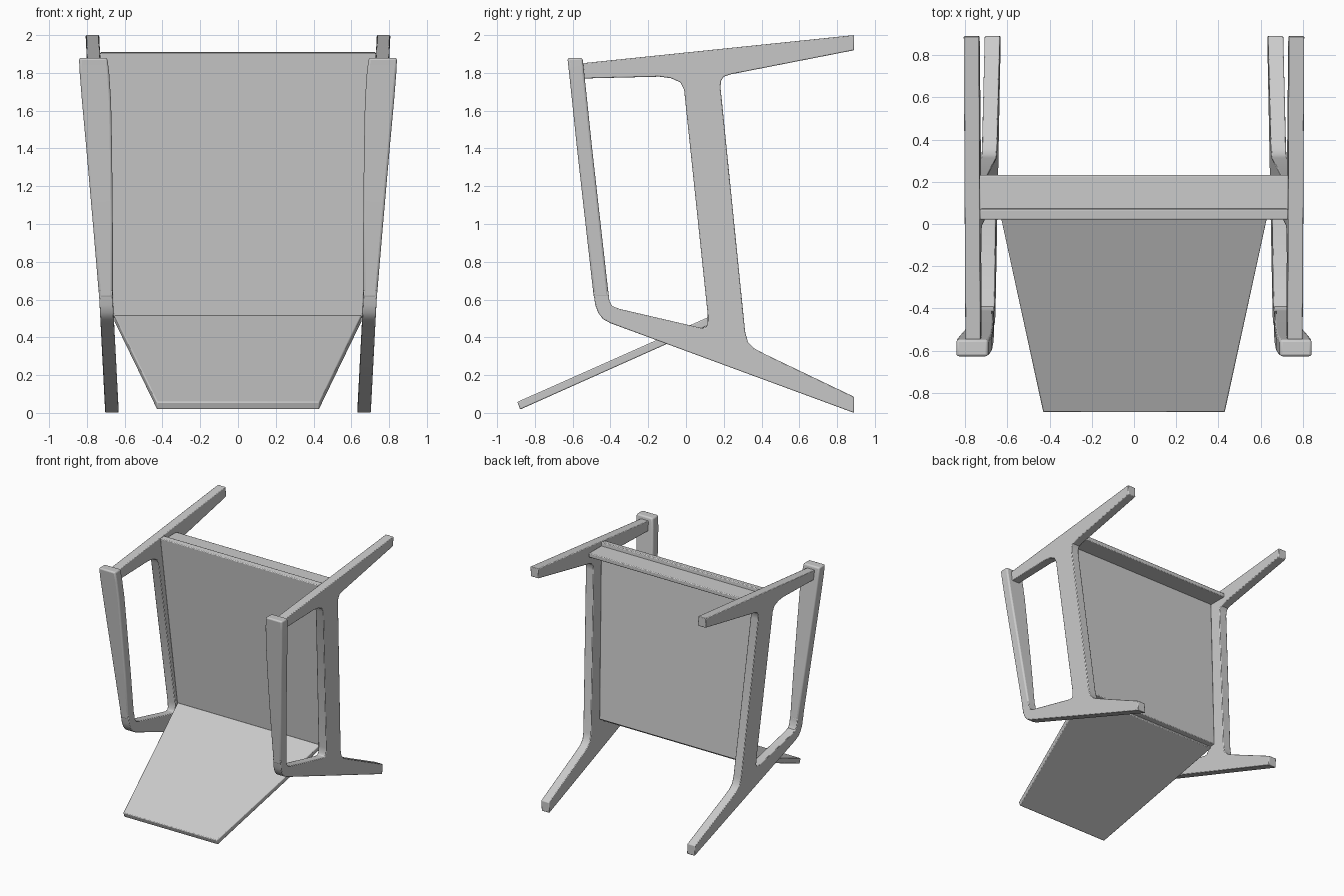
import bpy, bmesh

if "Cube" in bpy.data.objects:
    bpy.data.objects.remove(bpy.data.objects["Cube"])


def loft(name, rings, bevel=0.008, segments=2, mirror=False):
    """Skin a list of equal-length point rings and cap both ends."""
    bm = bmesh.new()
    vs = [[bm.verts.new(p) for p in r] for r in rings]
    n = len(rings[0])
    for a, b in zip(vs, vs[1:]):
        for i in range(n):
            j = (i + 1) % n
            bm.faces.new((a[i], a[j], b[j], b[i]))
    bm.faces.new(vs[0][::-1])
    bm.faces.new(vs[-1])
    bmesh.ops.recalc_face_normals(bm, faces=bm.faces)
    me = bpy.data.meshes.new(name)
    bm.to_mesh(me)
    bm.free()
    ob = bpy.data.objects.new(name, me)
    bpy.context.collection.objects.link(ob)
    bpy.ops.object.select_all(action='DESELECT')
    ob.select_set(True)
    bpy.context.view_layer.objects.active = ob
    bpy.ops.object.shade_smooth_by_angle(angle=0.6)
    bv = ob.modifiers.new("Bevel", 'BEVEL')
    bv.width, bv.segments = bevel, segments
    bv.limit_method, bv.angle_limit = 'ANGLE', 0.8
    if mirror:
        ob.modifiers.new("Mirror", 'MIRROR')
    return ob


def lean(z):
    """Centre x of the side frame, which leans outwards with height."""
    return 0.667 + 0.052 * z


# Side frames: legs, cross post and lower stretcher in one outline (y, z)
outline = [
    (-0.56, 1.85), (-0.56, 1.77), (-0.14, 1.78), (-0.08, 1.772), (-0.03, 1.75),
    (-0.01, 1.71), (0.115, 0.52), (0.115, 0.47), (0.105, 0.452), (0.08, 0.45),
    (-0.35, 0.55), (-0.39, 0.565), (-0.405, 0.59), (-0.412, 0.65),
    (-0.492, 0.65), (-0.48, 0.57), (-0.465, 0.53), (-0.44, 0.497), (-0.40, 0.475),
    (0.89, 0.0), (0.89, 0.085), (0.42, 0.31), (0.36, 0.342), (0.328, 0.375),
    (0.313, 0.43), (0.183, 1.72), (0.185, 1.757), (0.20, 1.78), (0.24, 1.793),
    (0.89, 1.92), (0.89, 2.0)]
loft("side_frame", [[(lean(z) + s, y, z) for y, z in outline]
                    for s in (-0.036, 0.036)], 0.005, 2, True)

# Armrests: flat bars widening towards the top (z, front y, x inner, x outer)
stations = [(0.61, -0.488, 0.663, 0.735), (1.00, -0.532, 0.663, 0.768),
            (1.40, -0.577, 0.667, 0.803), (1.65, -0.603, 0.672, 0.826),
            (1.80, -0.619, 0.682, 0.838), (1.88, -0.628, 0.692, 0.842)]
loft("armrest", [[(a, y, z), (b, y, z), (b, y + 0.08, z), (a, y + 0.08, z)]
                 for z, y, a, b in stations], 0.012, 3, True)


def panel(name, ends, bevel=0.006):
    """Flat board: each end is (half width, (y, z) front, (y, z) back)."""
    return loft(name, [[(-w, *f), (w, *f), (w, *b), (-w, *b)]
                       for w, f, b in ends], bevel)


# Tall seat board between the posts
panel("seat_panel", [(0.66, (0.145, 0.50), (0.195, 0.505)),
                     (0.73, (0.02, 1.905), (0.07, 1.91))])

# Thin apron behind the top edge of the seat board
panel("seat_apron", [(0.73, (0.05, 1.845), (0.05, 1.88)),
                     (0.73, (0.232, 1.845), (0.232, 1.88))])

# Tapered backrest board
panel("backrest", [(0.43, (-0.878, 0.018), (-0.893, 0.058)),
                   (0.655, (0.16, 0.482), (0.143, 0.518))])
